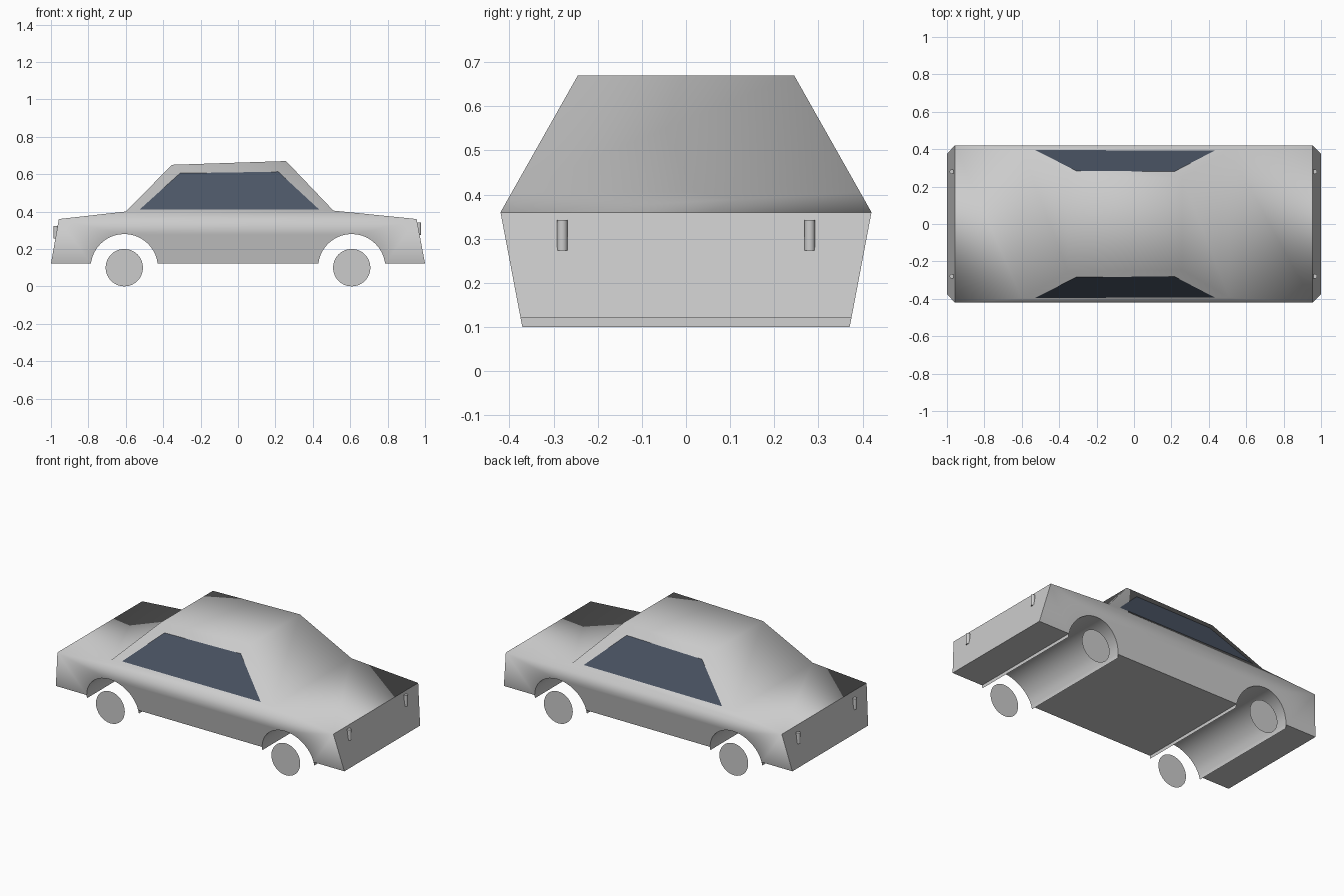
import bpy, bmesh, math
from mathutils import Vector

cube = bpy.data.objects.get("Cube")
if cube:
    bpy.data.objects.remove(cube, do_unlink=True)


def material(name, rgb):
    m = bpy.data.materials.new(name)
    m.use_nodes = True
    m.diffuse_color = (*rgb, 1)
    m.node_tree.nodes["Principled BSDF"].inputs["Base Color"].default_value = (*rgb, 1)
    return m


GREY = material("light grey", (0.6, 0.6, 0.6))
GLASS = material("dark slate glass", (0.07, 0.09, 0.13))

FLOOR, BELT, LIP = 0.122, 0.36, 0.10
ARCH_R = 0.18
AXLES = (-0.608, 0.608)


def half_width(z):
    """Body half width: widest at the beltline, leaning in above and below."""
    if z < BELT:
        return 0.42 - (BELT - z) * 0.19
    return 0.42 - (z - BELT) * 0.565


def finish(bm, name, mat, smooth=None):
    mesh = bpy.data.meshes.new(name)
    bm.to_mesh(mesh)
    bm.free()
    mesh.materials.append(mat)
    ob = bpy.data.objects.new(name, mesh)
    bpy.context.collection.objects.link(ob)
    if smooth:
        bpy.ops.object.select_all(action="DESELECT")
        ob.select_set(True)
        bpy.context.view_layer.objects.active = ob
        bpy.ops.object.shade_smooth_by_angle(angle=math.radians(smooth))
    return ob


# Body shell: matching right and left outlines joined across the car
bm = bmesh.new()


def pair(x, z):
    w = half_width(z)
    return bm.verts.new((x, -w, z)), bm.verts.new((x, w, z))


def bridge(path):
    for a, b in zip(path, path[1:]):
        bm.faces.new((a[0], b[0], b[1], a[1]))


upper = [pair(x, z) for x, z in (
    (0.955, BELT), (0.51, 0.405), (0.257, 0.67), (-0.353, 0.65),
    (-0.6, 0.40), (-0.958, BELT))]
ends = [pair(-1, FLOOR), pair(1, FLOOR)]

# Wheel arches are tunnels that hang slightly below the floor
start = math.asin((FLOOR - LIP) / ARCH_R)
arches = []
STEPS = 18
for cx in AXLES:
    arc = []
    for i in range(STEPS + 1):
        a = math.pi - start - (math.pi - 2 * start) * i / STEPS
        arc.append(pair(cx + ARCH_R * math.cos(a), LIP + ARCH_R * math.sin(a)))
    arches.append(arc)
    bridge([pair(cx - ARCH_R, LIP)] + arc + [pair(cx + ARCH_R, LIP)])

lower = [ends[0]] + arches[0] + arches[1] + [ends[1]]
for a, b in ((ends[0], arches[0][0]), (arches[0][-1], arches[1][0]),
             (arches[1][-1], ends[1])):
    bridge([a, b])
bridge([ends[1]] + upper + [ends[0]])
for side in (0, 1):
    bm.faces.new([p[side] for p in lower + [upper[0], upper[-1]]])
    bm.faces.new([p[side] for p in upper])
bmesh.ops.recalc_face_normals(bm, faces=bm.faces)
finish(bm, "body", GREY, 65)

# Side windows: thin plates lying on the leaning cabin sides
for side, label in ((-1, "right"), (1, "left")):
    bm = bmesh.new()
    outline = [bm.verts.new((x, side * (half_width(z) + 0.003), z)) for x, z in (
        (-0.527, 0.41), (0.433, 0.412), (0.215, 0.613), (-0.31, 0.605))]
    bm.faces.new(outline if side < 0 else outline[::-1])
    finish(bm, label + "_window", GLASS)

# Wheels: flat discs
for cx, end in zip(AXLES, ("rear", "front")):
    for side, label in ((-1, "right"), (1, "left")):
        bm = bmesh.new()
        bmesh.ops.create_circle(bm, cap_ends=True, segments=32, radius=0.1)
        bmesh.ops.rotate(bm, verts=bm.verts, cent=(0, 0, 0),
                         matrix=Vector((0, 0, 1)).rotation_difference(
                             Vector((0, side, 0))).to_matrix())
        bmesh.ops.translate(bm, verts=bm.verts, vec=(cx, side * 0.395, 0.1))
        finish(bm, end + "_" + label + "_wheel", GREY)

# Bumper guards: small upright cylinders on both ends
for x, z, end in ((-0.974, 0.29, "rear"), (0.967, 0.308, "front")):
    for side, label in ((-1, "right"), (1, "left")):
        bm = bmesh.new()
        bmesh.ops.create_cone(bm, cap_ends=True, segments=20, radius1=0.012,
                              radius2=0.012, depth=0.068)
        bmesh.ops.translate(bm, verts=bm.verts, vec=(x, side * 0.28, z))
        finish(bm, end + "_" + label + "_bumper_guard", GREY, 40)
